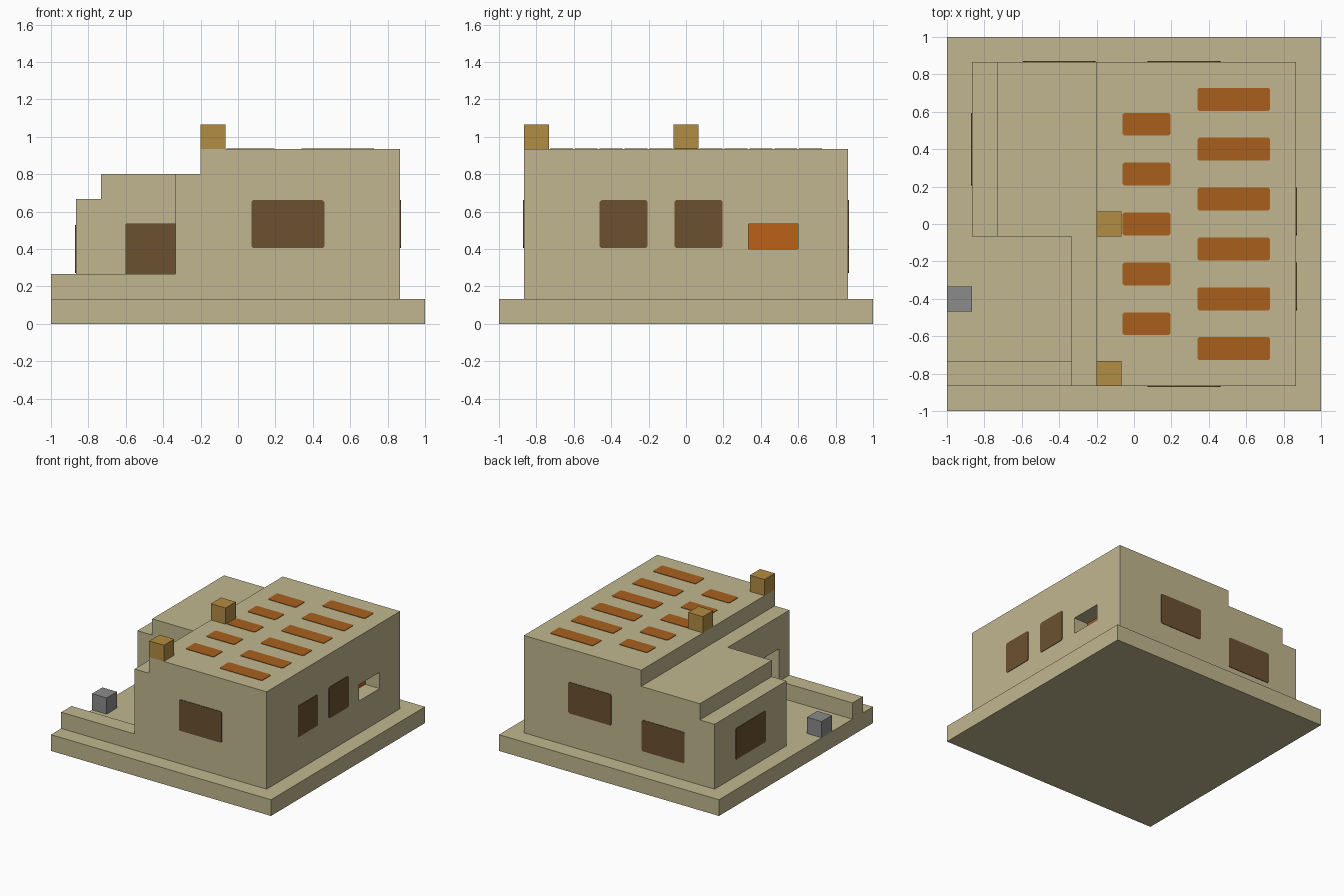
import bpy, bmesh
from mathutils import Vector

if "Cube" in bpy.data.objects:
    bpy.data.objects.remove(bpy.data.objects["Cube"], do_unlink=True)

U = 2 / 15          # one building block; the plot is 15 blocks wide
HALF = 7.5
PLATE = 0.004 / U   # thickness of panes and roof panels
GAP = 0.04          # margin of a pane inside its blocks


def material(name, rgb):
    m = bpy.data.materials.new(name)
    m.use_nodes = True
    colour = tuple((c / 255) ** 2.2 for c in rgb) + (1,)
    m.diffuse_color = colour
    m.node_tree.nodes["Principled BSDF"].inputs["Base Color"].default_value = colour
    return m


SAND = material("sandstone", (191, 181, 141))
BROWN = material("dark_brown", (107, 82, 52))
ORANGE = material("burnt_orange", (167, 96, 34))
GLOW = material("warm_orange", (186, 97, 31))
OCHRE = material("ochre", (177, 139, 69))
GREY = material("grey", (138, 138, 138))


def prism(name, points, offset, mat):
    """Extrude a closed outline, all given in blocks, along a vector."""
    bm = bmesh.new()
    verts = [bm.verts.new(((x - HALF) * U, (y - HALF) * U, z * U)) for x, y, z in points]
    face = bm.faces.new(verts)
    new = bmesh.ops.extrude_face_region(bm, geom=[face])["geom"]
    bmesh.ops.translate(bm, vec=Vector(offset) * U,
                        verts=[v for v in new if isinstance(v, bmesh.types.BMVert)])
    bmesh.ops.recalc_face_normals(bm, faces=bm.faces)
    me = bpy.data.meshes.new(name)
    bm.to_mesh(me)
    bm.free()
    me.materials.append(mat)
    ob = bpy.data.objects.new(name, me)
    bpy.context.collection.objects.link(ob)
    return ob


def box(name, x, y, z, mat):
    outline = [(x[0], y[0], z[0]), (x[1], y[0], z[0]), (x[1], y[1], z[0]), (x[0], y[1], z[0])]
    return prism(name, outline, (0, 0, z[1] - z[0]), mat)


def pane(name, axis, level, a, b, mat, side=1):
    """Thin plate with clipped corners on the plane axis = level."""
    c = 0.07
    a0, a1, b0, b1 = a[0] + GAP, a[1] - GAP, b[0] + GAP, b[1] - GAP
    flat = [(a0 + c, b0), (a1 - c, b0), (a1, b0 + c), (a1, b1 - c),
            (a1 - c, b1), (a0 + c, b1), (a0, b1 - c), (a0, b0 + c)]
    points = []
    for p in flat:
        p = list(p)
        p.insert(axis, level)
        points.append(p)
    offset = [0, 0, 0]
    offset[axis] = side * PLATE
    return prism(name, points, offset, mat)


def cut(target, x, y, z):
    cutter = box("cutter", x, y, z, SAND)
    mod = target.modifiers.new("opening", "BOOLEAN")
    mod.operation = "DIFFERENCE"
    mod.solver = "EXACT"
    mod.object = cutter
    bpy.context.view_layer.objects.active = target
    bpy.ops.object.modifier_apply(modifier=mod.name)
    bpy.data.objects.remove(cutter, do_unlink=True)


# Ground slab and building masses
box("ground_slab", (0, 15), (0, 15), (0, 1), SAND)
main = box("main_hall", (6, 14), (1, 14), (1, 7), SAND)
wing = box("entrance_wing", (5, 6), (1, 7), (1, 6), SAND)
steps = [(1, 1), (6, 1), (6, 6), (2, 6), (2, 5), (1, 5)]
annex = prism("stepped_annex", [(x, 7, z) for x, z in steps], (0, 7, 0), SAND)
box("yard_wall", (0, 5), (1, 2), (1, 2), SAND)

# Recessed openings and their coloured backs
cut(main, (13, 15), (10, 12), (3, 4))
box("hatch_back", (13, 13 + PLATE), (10, 12), (3, 4), GLOW)
cut(annex, (3, 5), (6, 8), (0, 4))
box("annex_door", (3, 5), (8 - PLATE, 8), (1, 4), BROWN)
cut(wing, (4, 7), (2, 4), (0, 4))
box("wing_door", (6 - PLATE, 6), (2, 4), (1, 4), BROWN)

# Windows
pane("front_window", 1, 1, (8, 11), (3, 5), BROWN, -1)
pane("back_hall_window", 1, 14, (8, 11), (3, 5), BROWN)
pane("back_annex_window", 1, 14, (3, 6), (2, 4), BROWN)
pane("annex_side_window", 0, 1, (9, 12), (2, 4), BROWN, -1)
for y in (4, 7):
    pane("hall_side_window", 0, 14, (y, y + 2), (3, 5), BROWN)

# Roof panels in two staggered rows
for y in range(3, 12, 2):
    pane("short_roof_panel", 2, 7, (7, 9), (y, y + 1), ORANGE)
for y in range(2, 13, 2):
    pane("long_roof_panel", 2, 7, (10, 13), (y, y + 1), ORANGE)

# Chimneys and yard block
for y in (1, 7):
    box("chimney", (6, 7), (y, y + 1), (7, 8), OCHRE)
box("yard_block", (0, 1), (4, 5), (1, 2), GREY)
